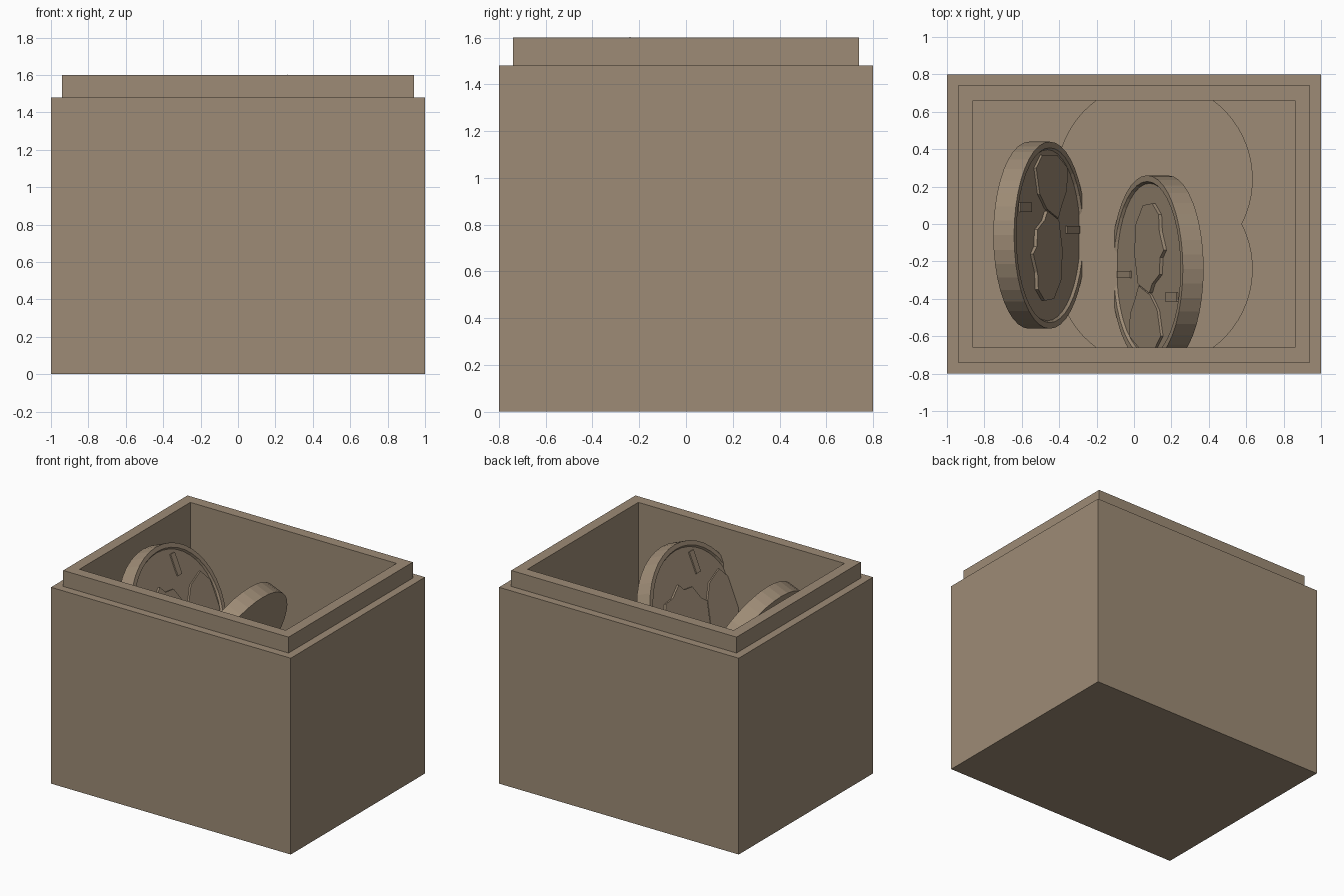
import bpy, bmesh
from math import sin, cos, asin, pi, radians

if "Cube" in bpy.data.objects:
    bpy.data.objects.remove(bpy.data.objects["Cube"])

mat = bpy.data.materials.new("tan")
mat.diffuse_color = (0.34, 0.26, 0.18, 1)
mat.use_nodes = True
mat.node_tree.nodes["Principled BSDF"].inputs["Base Color"].default_value = mat.diffuse_color


def finish(bm, name):
    bmesh.ops.recalc_face_normals(bm, faces=bm.faces)
    mesh = bpy.data.meshes.new(name)
    bm.to_mesh(mesh)
    bm.free()
    mesh.materials.append(mat)
    ob = bpy.data.objects.new(name, mesh)
    bpy.context.collection.objects.link(ob)
    return ob


def skin(bm, loops):
    """Join closed point loops into a solid with capped ends."""
    rings = [[bm.verts.new(p) for p in loop] for loop in loops]
    for a, b in zip(rings, rings[1:]):
        n = len(a)
        for i in range(n):
            j = (i + 1) % n
            bm.faces.new((a[i], a[j], b[j], b[i]))
    bm.faces.new(rings[0])
    bm.faces.new(rings[-1])


def rect(hx, hy, z):
    return [(-hx, -hy, z), (hx, -hy, z), (hx, hy, z), (-hx, hy, z)]


def circle(r, z, n=40):
    return [(r * cos(2 * pi * i / n), r * sin(2 * pi * i / n), z) for i in range(n)]


def prism(bm, outline, z0, z1):
    skin(bm, [[(x, y, z) for x, y in outline] for z in (z0, z1)])


# Open box with a stepped lip for the lid
FLOOR, SEAT = 0.66, 0.72
bm = bmesh.new()
skin(bm, [rect(1, .8, 0), rect(1, .8, 1.48), rect(.94, .74, 1.48),
          rect(.94, .74, 1.6), rect(.86, .66, 1.6), rect(.86, .66, FLOOR)])
finish(bm, "box")

# Double round platform on the floor, its ends running into the walls
R, CX, CY = 0.525, 0.11, 0.24
a = asin(CY / R)
arc = [-a + (pi + 2 * a) * i / 40 for i in range(41)]
upper = [(CX + R * cos(t), CY + R * sin(t)) for t in arc]
lower = [(2 * CX - x, -y) for x, y in upper]
bm = bmesh.new()
prism(bm, upper[:-1] + lower[:-1], FLOOR - .02, SEAT)
finish(bm, "round_platform")

# Relief outlines: simple head, shoulders and a raised tablet on each side
HEAD = [(-.12, -.08), (-.17, .08), (-.15, .24), (-.05, .34), (.08, .35), (.17, .29),
        (.18, .2), (.24, .1), (.19, .06), (.18, -.03), (.08, -.08), (.04, -.13)]
BUST = [(-.12, -.09), (.04, -.14), (.14, -.22), (.19, -.36), (.1, -.43),
        (-.1, -.43), (-.25, -.36), (-.24, -.24), (-.17, -.16)]
TABLETS = [(-.34, -.03, .09, .02), (.32, -.15, .08, .025)]


def coin(name, location, tilt, turn):
    r, t, field = 0.5, 0.12, -0.014
    bm = bmesh.new()
    skin(bm, [circle(r, -t), circle(r, 0), circle(.935 * r, 0), circle(.915 * r, field)])
    prism(bm, HEAD, field - .01, .004)
    prism(bm, BUST, field - .01, 0)
    for x, y, hx, hy in TABLETS:
        prism(bm, [(x - hx, y - hy), (x + hx, y - hy), (x + hx, y + hy), (x - hx, y + hy)],
              field - .01, -.004)
    ob = finish(bm, name)
    ob.location = location
    ob.rotation_euler = (0, -tilt, turn)


# Two coins leaning away from each other
coin("left_coin", (-.45, -.06, 1.135), radians(67.5), pi)
coin("right_coin", (.07, -.24, 1.14), radians(67.5), 0)
